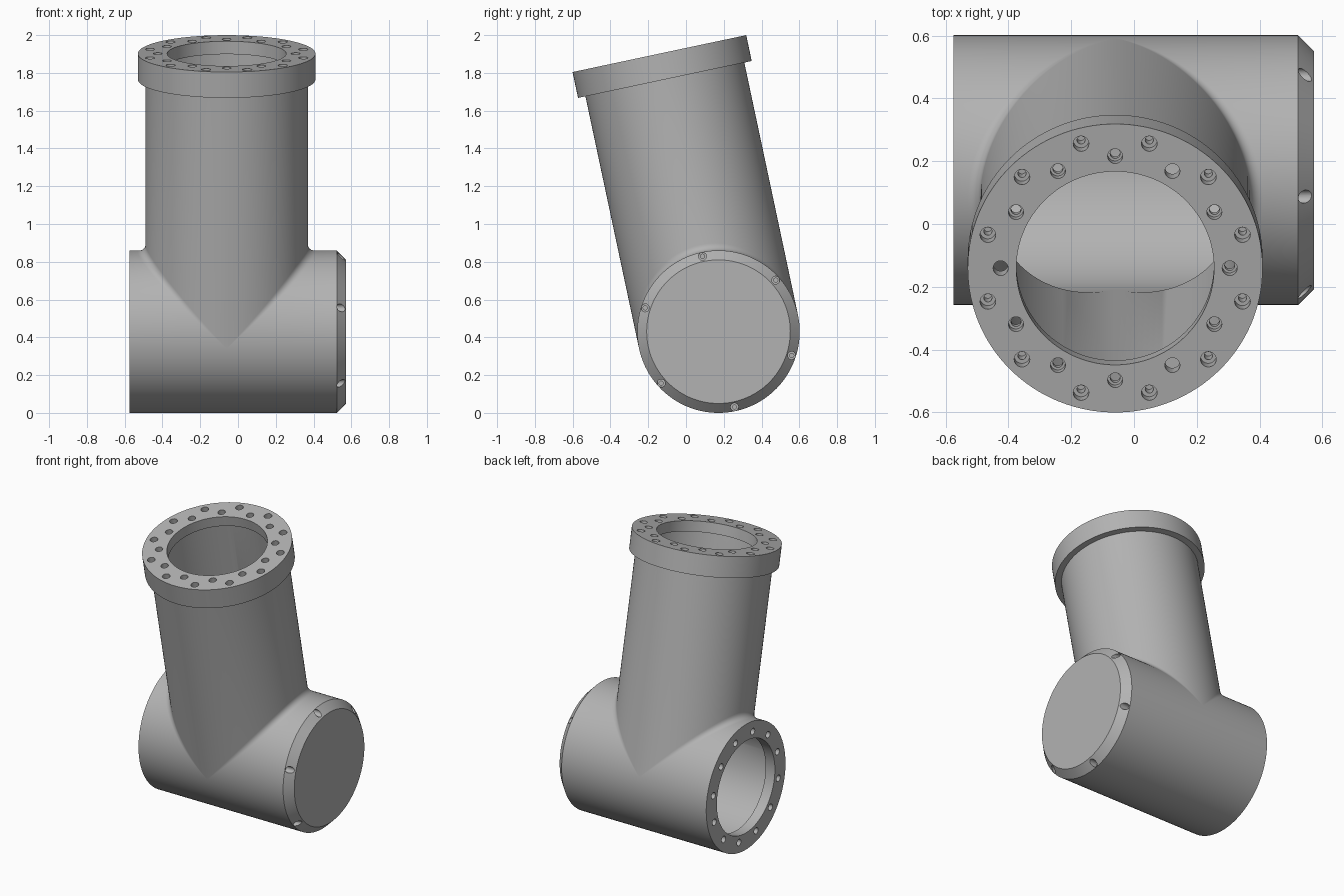
import bpy, bmesh, math
from mathutils import Vector

if "Cube" in bpy.data.objects:
    bpy.data.objects.remove(bpy.data.objects["Cube"])

N = 128                      # segments round each pipe
R, BORE, LIP, FIL = 0.43, 0.39, 0.315, 0.04
TOP, FL_R, FL_T, LIP_T = 1.505, 0.47, 0.14, 0.07
XL, XR, CH = -0.515, 0.633, 0.05
T = math.radians(12)
ANG = [2 * math.pi * i / N for i in range(N)]


def world(x, v, s):
    """Tilted joint frame (x, across, along the leaning pipe) to world."""
    return Vector((-0.06 + x, 0.172 + v * math.cos(T) - s * math.sin(T),
                   0.43 + v * math.sin(T) + s * math.cos(T)))


def up_ring(r, s, cx=0, cv=0, n=N):
    return [world(cx + r * math.cos(2 * math.pi * i / n),
                  cv + r * math.sin(2 * math.pi * i / n), s) for i in range(n)]


def side_ring(r, x, cv=0, cs=0, n=N):
    return [world(x, cv + r * math.sin(2 * math.pi * i / n),
                  cs + r * math.cos(2 * math.pi * i / n)) for i in range(n)]


def junction(r, f, sign):
    """Edge of the sleeve where it meets the leaning pipe."""
    return [world(sign * (r + f) * max(math.cos(a), 0), r * math.sin(a), r * math.cos(a)) for a in ANG]


def loft(bm, rings, cap_start=False, cap_end=False):
    rows = [[bm.verts.new(p) for p in ring] for ring in rings]
    for a, b in zip(rows, rows[1:]):
        n = len(a)
        for i in range(n):
            j = (i + 1) % n
            bm.faces.new((a[i], a[j], b[j], b[i]))
    if cap_start:
        bm.faces.new(rows[0])
    if cap_end:
        bm.faces.new(rows[-1])


def finish(bm, name):
    bmesh.ops.remove_doubles(bm, verts=bm.verts, dist=1e-5)
    bmesh.ops.recalc_face_normals(bm, faces=bm.faces)
    me = bpy.data.meshes.new(name)
    bm.to_mesh(me)
    bm.free()
    ob = bpy.data.objects.new(name, me)
    bpy.context.collection.objects.link(ob)
    return ob


# leaning pipe: rolled fillet at its root, outer wall, flange, lip and bore
bm = bmesh.new()
fillet = []
for k in range(7):
    t = k / 6
    row = []
    for a in ANG:
        c, s = math.cos(a), math.sin(a)
        centre = Vector((c, s, abs(c))) * (R + FIL)
        d0, d1 = Vector((-c, -s, 0)), Vector((0, -s, -abs(c)))
        w = d0.angle(d1)
        if w < 1e-4:
            d = d0
        else:
            d = (d0 * math.sin((1 - t) * w) + d1 * math.sin(t * w)) / math.sin(w)
        row.append(world(*(centre + d * FIL)))
    fillet.append(row)
bore_root = [world(BORE * math.cos(a), BORE * math.sin(a), BORE * abs(math.cos(a))) for a in ANG]
loft(bm, fillet[::-1] + [
    up_ring(R, TOP - FL_T), up_ring(FL_R, TOP - FL_T), up_ring(FL_R, TOP),
    up_ring(LIP, TOP), up_ring(LIP, TOP - LIP_T), up_ring(BORE, TOP - LIP_T), bore_root])

# sleeve, open left end with inner lip
loft(bm, [junction(R, FIL, -1), side_ring(R, XL), side_ring(LIP, XL), side_ring(LIP, XL + LIP_T),
          side_ring(BORE, XL + LIP_T), junction(BORE, 0, -1)])
# sleeve, closed right end with chamfer
loft(bm, [junction(R, FIL, 1), side_ring(R, XR - CH), side_ring(R - CH, XR)], cap_end=True)
loft(bm, [junction(BORE, 0, 1), side_ring(BORE, XR - 0.11)], cap_end=True)
body = finish(bm, "pipe_joint")

# bolt holes, stepped: list of (radius, depth) pairs
bm = bmesh.new()


def hole(ring, start, inward, steps, c1, c2):
    rings = [ring(steps[0][0], start - inward * 0.05, c1, c2, 20)]
    for i, (r, depth) in enumerate(steps):
        if i:
            rings.append(ring(r, start + inward * steps[i - 1][1], c1, c2, 20))
        rings.append(ring(r, start + inward * depth, c1, c2, 20))
    loft(bm, rings, True, True)


for k in range(12):
    a = math.radians(30 * k)
    b = a + math.radians(15)
    hole(up_ring, TOP, -1, [(0.025, 0.055), (0.013, 0.11)], 0.42 * math.cos(b), 0.42 * math.sin(b))
    plain = k in (2, 6, 10)
    hole(up_ring, TOP, -1, [(0.024, 0.1)] if plain else [(0.024, 0.04), (0.016, 0.1)],
         0.365 * math.cos(a), 0.365 * math.sin(a))
    hole(side_ring, XL, 1, [(0.022, 0.1)], 0.36 * math.sin(a), 0.36 * math.cos(a))
    if k % 2 == 0:
        hole(side_ring, XR, -1, [(0.021, 0.07), (0.011, 0.09)], 0.408 * math.sin(a), 0.408 * math.cos(a))
cutter = finish(bm, "hole_cutter")
cutter.hide_render = True

mod = body.modifiers.new("holes", 'BOOLEAN')
mod.operation = 'DIFFERENCE'
mod.solver = 'EXACT'
mod.object = cutter
bpy.context.view_layer.objects.active = body
body.select_set(True)
bpy.ops.object.modifier_apply(modifier=mod.name)
bpy.data.objects.remove(cutter)

# plain grey metal
mat = bpy.data.materials.new("grey_metal")
mat.diffuse_color = (0.45, 0.45, 0.45, 1)
mat.use_nodes = True
mat.node_tree.nodes["Principled BSDF"].inputs["Base Color"].default_value = mat.diffuse_color
body.data.materials.clear()
body.data.materials.append(mat)
bpy.ops.object.shade_smooth_by_angle(angle=math.radians(30))
